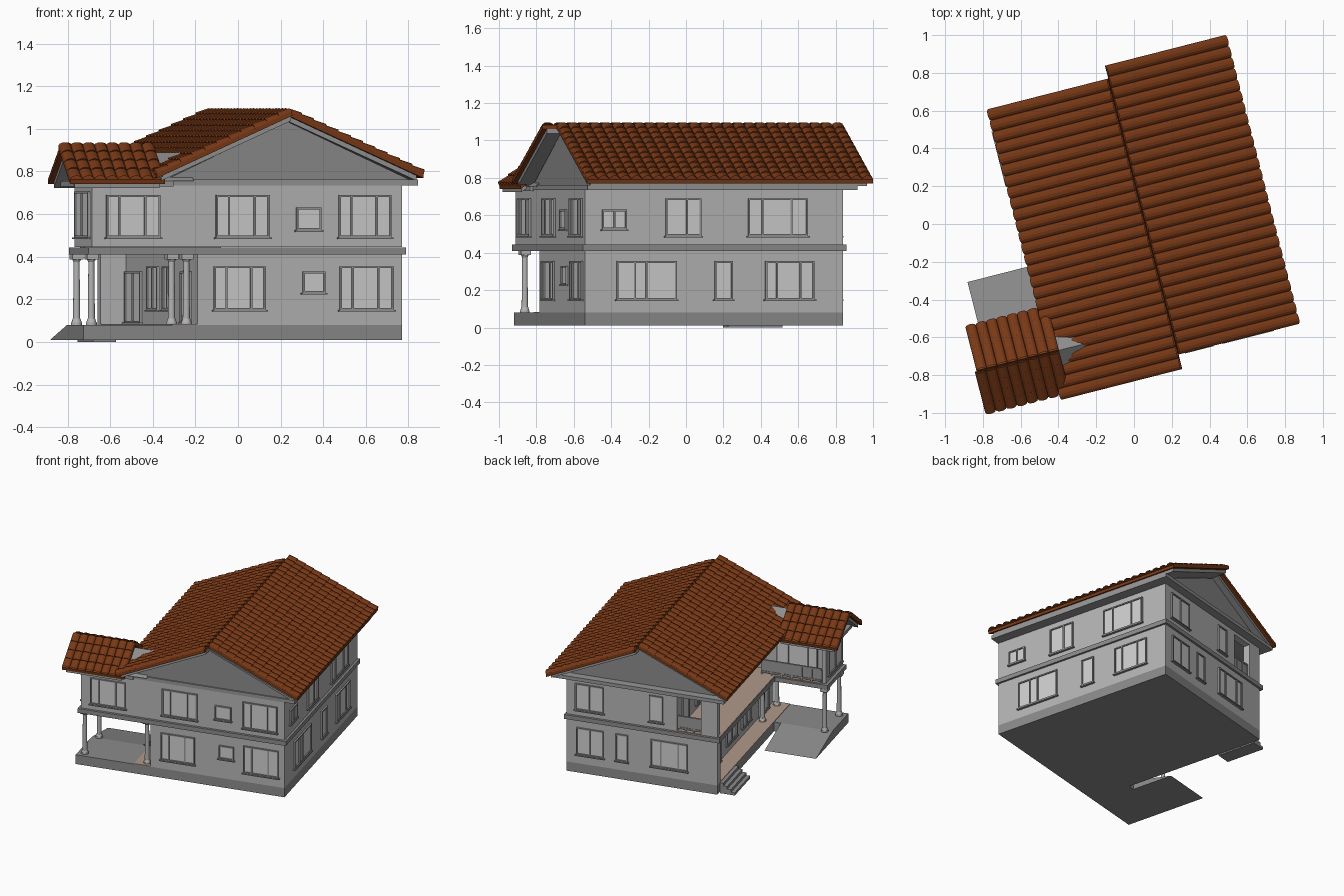
import bpy, bmesh, math
from mathutils import Matrix, Vector

cube = bpy.data.objects.get("Cube")
if cube:
    bpy.data.objects.remove(cube)

TURN = Matrix.Rotation(math.radians(14.3), 4, 'Z')   # whole house is turned on its plot


def material(name, r, g, b):
    m = bpy.data.materials.new(name)
    m.use_nodes = True
    m.diffuse_color = (r, g, b, 1)
    m.node_tree.nodes["Principled BSDF"].inputs["Base Color"].default_value = (r, g, b, 1)
    return m


WALL = material("wall_grey", .46, .46, .46)
STONE = material("stone_grey", .26, .26, .26)
TRIM = material("trim_grey", .3, .3, .3)
GLASS = material("pale_glass", .62, .62, .62)
TILE = material("roof_brown", .19, .04, .008)
FLOOR = material("tan_floor", .43, .32, .25)


def finish(name, bm, mat, recalc=True):
    if recalc:
        bmesh.ops.recalc_face_normals(bm, faces=bm.faces)
    me = bpy.data.meshes.new(name)
    bm.to_mesh(me)
    bm.free()
    me.materials.append(mat)
    ob = bpy.data.objects.new(name, me)
    ob.matrix_world = TURN
    bpy.context.collection.objects.link(ob)
    return ob


def add_box(bm, x0, x1, y0, y1, z0, z1):
    size = Matrix.Diagonal((x1 - x0, y1 - y0, z1 - z0, 1))
    mid = Matrix.Translation(((x0 + x1) / 2, (y0 + y1) / 2, (z0 + z1) / 2))
    bmesh.ops.create_cube(bm, size=1, matrix=mid @ size)


def box(name, mat, *bounds):
    bm = bmesh.new()
    add_box(bm, *bounds)
    return finish(name, bm, mat)


def prism(name, mat, profile, axis, lo, hi):
    """Extrude a (horizontal, z) profile along x or y."""
    bm = bmesh.new()
    def place(p, d):
        return (p[0], d, p[1]) if axis == 'y' else (d, p[0], p[1])
    face = bm.faces.new([bm.verts.new(place(p, lo)) for p in profile])
    out = bmesh.ops.extrude_face_region(bm, geom=[face])["geom"]
    shift = Vector((0, hi - lo, 0)) if axis == 'y' else Vector((hi - lo, 0, 0))
    bmesh.ops.translate(bm, vec=shift, verts=[v for v in out if isinstance(v, bmesh.types.BMVert)])
    return finish(name, bm, mat)


def roof_slope(name, axis, ridge, eave, lo, hi, rows, courses, radius):
    """Deck plus rounded tile rows running from ridge to eave."""
    bm = bmesh.new()
    run = Vector((eave[0] - ridge[0], eave[1] - ridge[1]))
    nrm = Vector((-run.y, run.x)).normalized()
    if nrm.y < 0:
        nrm = -nrm
    pitch, seg = (hi - lo) / rows, 6
    across = []
    for r in range(rows):
        for k in range(seg):
            a = math.pi * k / seg
            across.append((lo + pitch * (r + (1 - math.cos(a)) / 2), math.sin(a)))
    across.append((hi, 0))
    grid = []
    for c in range(courses):
        for t, lift in ((c / courses, .75), ((c + 1) / courses, 1)):
            line = []
            for s, h in across:
                p = Vector(ridge) + run * t + nrm * (radius * h * lift + .006 * lift)
                line.append(bm.verts.new((p.x, s, p.y) if axis == 'y' else (s, p.x, p.y)))
            grid.append(line)
    for a, b in zip(grid, grid[1:]):
        for i in range(len(a) - 1):
            bm.faces.new((a[i], a[i + 1], b[i + 1], b[i]))
    bm.normal_update()
    if sum(f.normal.z for f in bm.faces) < 0:
        bmesh.ops.reverse_faces(bm, faces=bm.faces)
    finish(name + "_tiles", bm, TILE, False)
    drop = Vector((0, .016))
    ra, ea = Vector(ridge), Vector(eave)
    prism(name + "_deck", TILE, [ra + nrm * .006, ea + nrm * .006, ea - drop, ra - drop], axis, lo, hi)
    eb = ra + run * .96
    prism(name + "_soffit", TRIM, [ra - drop, eb - drop, eb - drop * 2.5, ra - drop * 2.5],
          axis, lo + .025, hi - .025)


# Plinth, porch floor, ramp and side steps
L, R, F, B = -.5, .613, -.713, .71
box("plinth", STONE, L, R, F, B, .01, .08)
box("porch_plinth", STONE, -.93, L, F, -.4, .01, .08)
prism("porch_ramp", STONE, [(-.4, .01), (-.08, .01), (-.4, .08)], 'x', -.93, L - .05)
box("veranda_floor", FLOOR, L, -.378, F, B - .06, .08, .084)
bm = bmesh.new()
for i in range(4):
    add_box(bm, -.61 + i * .028, L, .36, .66, i * .02, i * .02 + .02)
finish("side_steps", bm, STONE)

# Storeys
box("ground_storey", WALL, -.378, R, F, B, .08, .41)
box("ground_corner_wall", WALL, L, -.378, B - .06, B, .08, .41)
box("upper_storey", WALL, -.2, R, F, B, .445, .75)
box("porch_room", WALL, -.89, -.2, F, -.46, .445, .75)
box("porch_room_side", WALL, -.89, -.86, -.46, -.38, .445, .75)
box("upper_corner_wall", WALL, L, -.38, B - .05, B, .445, .75)
box("opening_lintel", WALL, -.38, -.2, B - .05, B, .71, .75)

# Floor band and balcony floor
box("floor_band", STONE, L - .02, R + .015, F - .015, B + .015, .41, .443)
box("porch_band", STONE, -.91, L, F - .015, -.36, .41, .443)
box("balcony_floor", FLOOR, L - .015, -.2, -.46, B - .005, .443, .448)
box("porch_balcony_floor", FLOOR, -.86, L, -.46, -.37, .443, .448)

# Porch columns with square feet and capitals
for i, (x, y) in enumerate((x, y) for x in (-.88, -.42) for y in (-.665, -.385)):
    bm = bmesh.new()
    for r1, r2, z0, z1 in ((.026, .026, .08, .092), (.024, .018, .092, .11),
                           (.017, .014, .11, .375), (.014, .023, .375, .39)):
        bmesh.ops.create_cone(bm, cap_ends=True, segments=16, radius1=r1, radius2=r2, depth=z1 - z0,
                              matrix=Matrix.Translation((x, y, (z0 + z1) / 2)))
    add_box(bm, x - .027, x + .027, y - .027, y + .027, .388, .412)
    col = finish("porch_column_%d" % (i + 1), bm, WALL)
    for p in col.data.polygons:
        p.use_smooth = len(p.vertices) == 4 and abs(p.normal.z) < .5 and p.center.z < .388

# Balcony railings
for name, axis, a0, a1, d in (("back_railing", 'x', -.38, -.2, B - .02),
                              ("porch_railing", 'x', -.86, -.42, -.375)):
    bm = bmesh.new()
    for z in (.46, .545):
        add_box(bm, a0, a1, d - .007, d + .007, z, z + .012)
    n = max(3, round((a1 - a0) / .07))
    for i in range(n + 1):
        x = a0 + (a1 - a0) * i / n
        add_box(bm, x - .006, x + .006, d - .006, d + .006, .446, .55)
    add_box(bm, a0, a1, d - .002, d + .002, .472, .545)
    finish(name, bm, TRIM)

# Windows: (start, end, bottom, top, sash positions as fractions)
TRIPLE, PAIR, WIDE, ONE = (.24, .72), (.5,), (.3, .5), ()
UP, LOW = (.49, .69), (.15, .355)
WALLS = {
    "front": ('x', F, -1, [(-.82, -.56, *UP, TRIPLE), (-.29, -.03, *UP, TRIPLE), (.1, .22, .525, .63, ONE),
                           (.305, .56, *UP, TRIPLE), (-.3, -.05, *LOW, TRIPLE), (.13, .24, .23, .33, ONE),
                           (.31, .57, *LOW, TRIPLE)]),
    "left": ('y', R, 1, [(-.62, -.485, .525, .63, PAIR), (-.27, -.075, *UP, (.6,)), (.185, .515, *UP, TRIPLE),
                         (-.54, -.21, *LOW, WIDE), (0, .1, *LOW, ONE), (.28, .55, *LOW, TRIPLE)]),
    "back": ('x', B, 1, [(.34, .55, *UP, PAIR), (-.1, 0, *UP, ONE), (.34, .54, *LOW, PAIR),
                         (.16, .25, *LOW, ONE), (-.28, -.01, *LOW, TRIPLE)]),
    "porch_room_side": ('y', -.89, -1, [(-.68, -.42, .49, .705, PAIR)]),
    "porch_room_back": ('x', -.46, 1, [(-.8, -.5, .46, .69, TRIPLE)]),
    "balcony": ('y', -.2, -1, [(-.3, -.05, *UP, TRIPLE), (.12, .35, *UP, PAIR), (.48, .62, .45, .69, ONE)]),
    "veranda": ('y', -.378, -1, [(.34, .64, .09, .33, PAIR), (.02, .22, *LOW, PAIR), (-.25, -.08, *LOW, PAIR),
                                 (-.6, -.42, .09, .33, PAIR)]),
}
for wall, (axis, plane, out, windows) in WALLS.items():
    frames, panes = bmesh.new(), bmesh.new()

    def plate(bm, a0, a1, z0, z1, depth):
        d0, d1 = sorted((plane - out * .004, plane + out * depth))
        add_box(bm, *((a0, a1, d0, d1) if axis == 'x' else (d0, d1, a0, a1)), z0, z1)

    for a0, a1, z0, z1, sashes in windows:
        w = .009
        plate(panes, a0, a1, z0, z1, .004)
        for a in [a0 + w / 2, a1 - w / 2] + [a0 + (a1 - a0) * s for s in sashes]:
            plate(frames, a - w / 2, a + w / 2, z0, z1, .012)
        for z in (z0, z1 - w):
            plate(frames, a0, a1, z, z + w, .012)
        plate(frames, a0 - .008, a1 + .008, z0 - .008, z0, .018)
    finish(wall + "_window_frames", frames, TRIM)
    finish(wall + "_window_panes", panes, GLASS)

# Eaves and gables
box("main_eaves", TRIM, -.57, .69, F - .005, .77, .735, .762)
box("porch_eaves", TRIM, -.95, -.5, F - .02, -.35, .73, .755)
prism("main_gable", STONE, [(-.53, .762), (.65, .762), (.058, 1.035)], 'y', F + .005, B)
prism("porch_gable", STONE, [(-.73, .755), (-.36, .755), (-.55, .89)], 'x', -.89, -.4)

# Tiled roofs, the two main slopes slightly shifted along the ridge
RIDGE = (.058, 1.078)
roof_slope("roof_left_slope", 'y', RIDGE, (.712, .785), -.728, .85, 26, 11, .022)
roof_slope("roof_right_slope", 'y', RIDGE, (-.597, .785), -.807, .78, 26, 11, .022)
PORCH = (-.55, .92)
roof_slope("porch_roof_front", 'x', PORCH, (-.77, .757), -1.01, -.55, 8, 4, .022)
roof_slope("porch_roof_back", 'x', PORCH, (-.315, .757), -1.0, -.55, 8, 4, .022)
